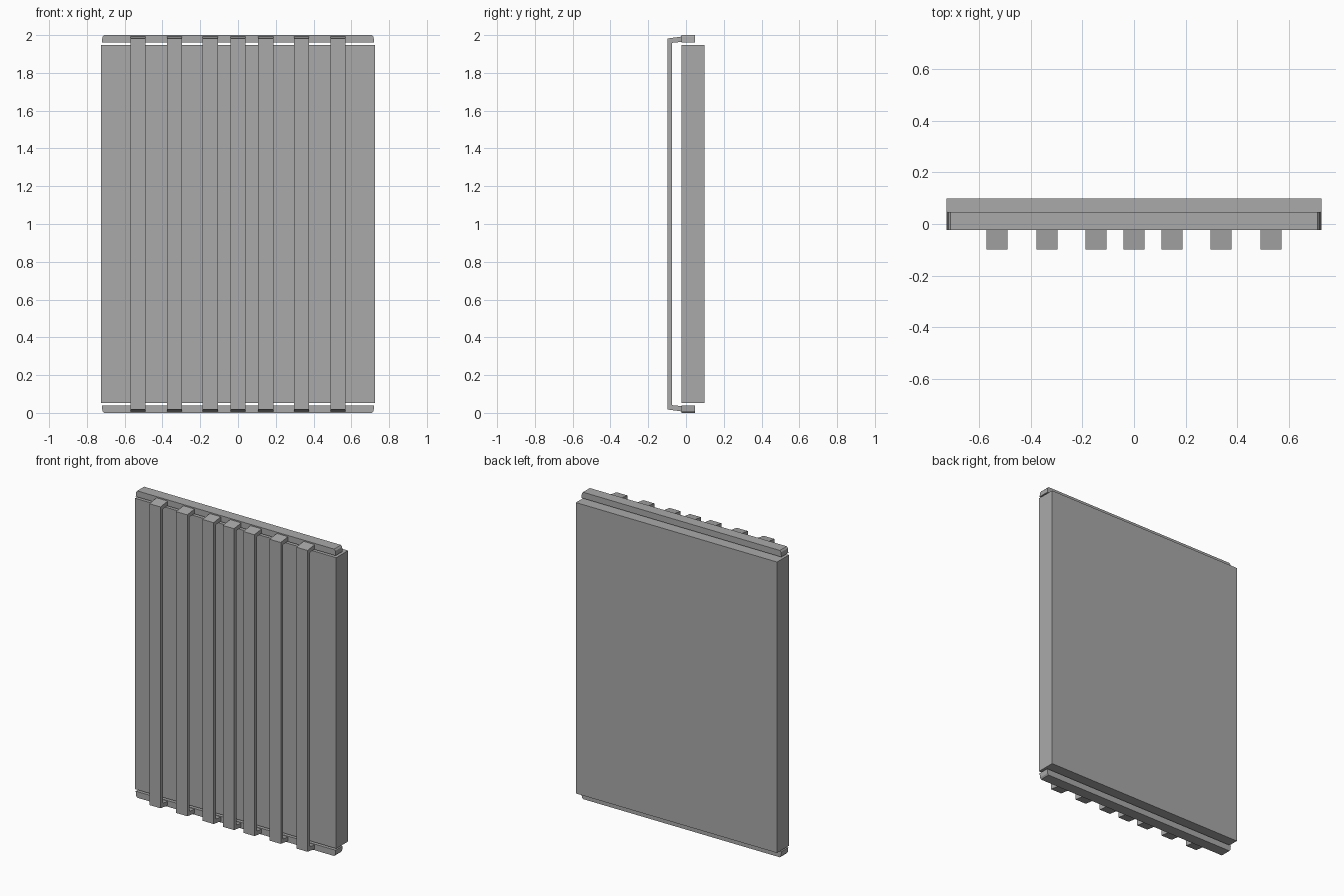
import bpy
import bmesh

cube = bpy.data.objects.get("Cube")
if cube:
    bpy.data.objects.remove(cube, do_unlink=True)

HEIGHT = 2.0
GREY = (0.4, 0.4, 0.4, 1.0)

mat = bpy.data.materials.new("grey")
mat.use_nodes = True
mat.diffuse_color = GREY
mat.node_tree.nodes["Principled BSDF"].inputs["Base Color"].default_value = GREY


def extrude_profile(name, points, vector):
    """Closed flat profile pushed along a vector into a solid."""
    bm = bmesh.new()
    face = bm.faces.new([bm.verts.new(p) for p in points])
    result = bmesh.ops.extrude_face_region(bm, geom=[face], use_keep_orig=True)
    verts = [g for g in result["geom"] if isinstance(g, bmesh.types.BMVert)]
    bmesh.ops.translate(bm, verts=verts, vec=vector)
    bmesh.ops.recalc_face_normals(bm, faces=bm.faces)
    mesh = bpy.data.meshes.new(name)
    bm.to_mesh(mesh)
    bm.free()
    mesh.materials.append(mat)
    obj = bpy.data.objects.new(name, mesh)
    bpy.context.collection.objects.link(obj)
    return obj


# Main panel
w, low = 0.725, 0.052
extrude_profile(
    "panel",
    [(-w, -0.024, low), (w, -0.024, low),
     (w, -0.024, HEIGHT - low), (-w, -0.024, HEIGHT - low)],
    (0, 0.122, 0))

# Top and bottom rails, with clipped outer corners
half = [(0.71, 0.0), (0.718, 0.01), (0.721, 0.04)]
outline = half + [(-x, z) for x, z in reversed(half)]
for name, flip in (("bottom_rail", False), ("top_rail", True)):
    points = [(x, -0.024, HEIGHT - z if flip else z) for x, z in outline]
    extrude_profile(name, points, (0, 0.071, 0))

# Vertical bars, hooked back onto the rails at both ends
hook = [(-0.024, 0.036), (-0.024, 0.008), (-0.098, 0.018)]
inner = [(-0.073, 0.041)]
lower = inner + hook
bar = lower + [(y, HEIGHT - z) for y, z in reversed(lower)]
bar_width = 0.08
for i, x in enumerate((-0.53, -0.337, -0.147, 0, 0.147, 0.337, 0.53)):
    points = [(x - bar_width / 2, y, z) for y, z in bar]
    extrude_profile(f"bar_{i + 1}", points, (bar_width, 0, 0))
